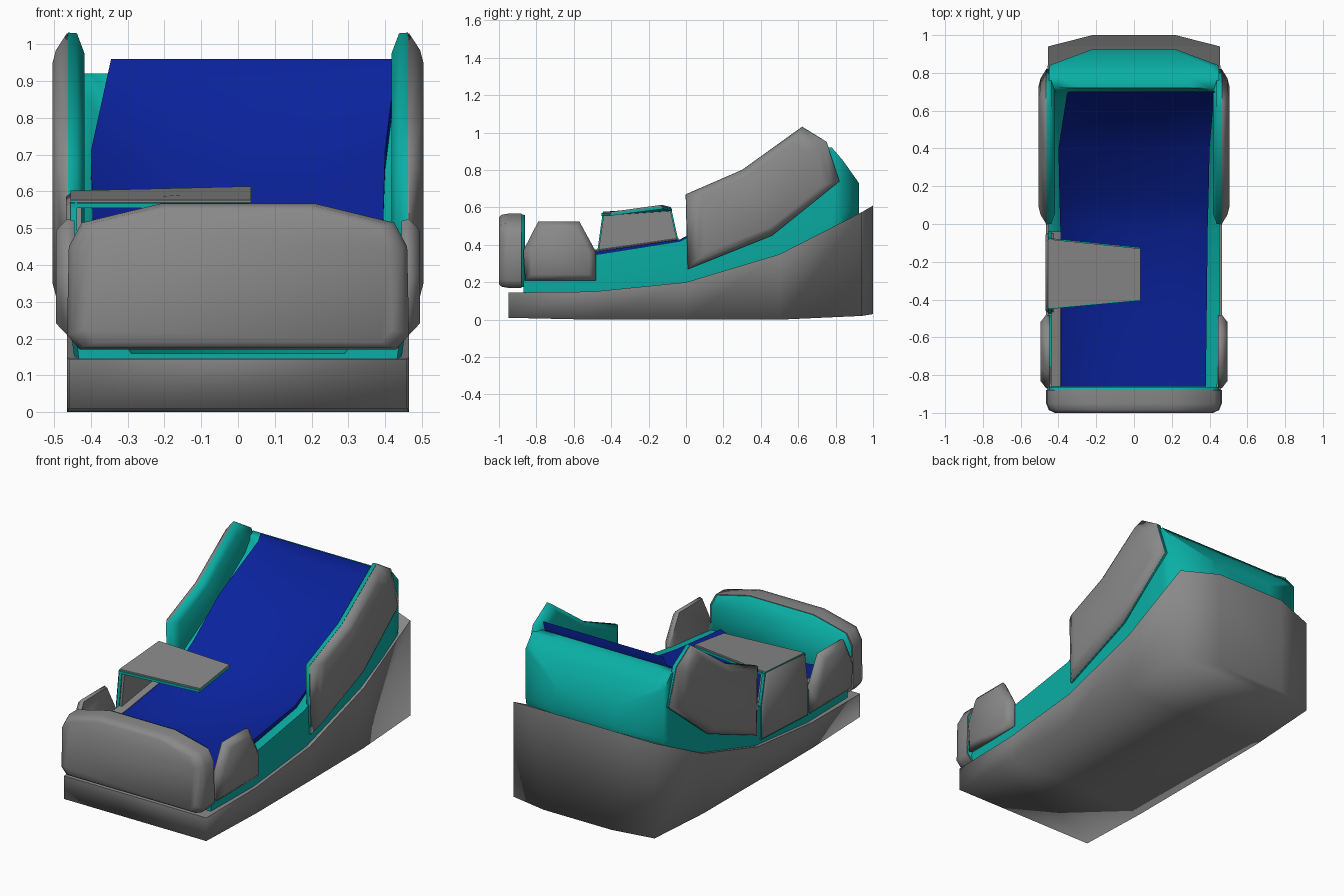
import bpy, bmesh
from mathutils import Vector

if "Cube" in bpy.data.objects:
    bpy.data.objects.remove(bpy.data.objects["Cube"])


def mat(name, rgb):
    m = bpy.data.materials.new(name)
    m.diffuse_color = (*rgb, 1)
    m.use_nodes = True
    m.node_tree.nodes["Principled BSDF"].inputs["Base Color"].default_value = m.diffuse_color
    return m


GREY = mat("grey", (0.25, 0.25, 0.25))
TEAL = mat("teal", (0.003, 0.43, 0.38))
BLUE = mat("blue", (0.003, 0.016, 0.33))


def loft(name, rings, material=GREY, angle=0.6, closed=True):
    """Skin a list of equal-length closed rings and cap both ends."""
    bm = bmesh.new()
    rows = [[bm.verts.new(p) for p in r] for r in rings]
    n = len(rows[0])
    for a, b in zip(rows, rows[1:]):
        for i in range(n):
            j = (i + 1) % n
            bm.faces.new((a[i], a[j], b[j], b[i]))
    bm.faces.new(rows[0])
    bm.faces.new(rows[-1])
    bmesh.ops.recalc_face_normals(bm, faces=bm.faces)
    me = bpy.data.meshes.new(name)
    bm.to_mesh(me)
    bm.free()
    ob = bpy.data.objects.new(name, me)
    bpy.context.collection.objects.link(ob)
    me.materials.append(material)
    bpy.ops.object.select_all(action='DESELECT')
    ob.select_set(True)
    bpy.context.view_layer.objects.active = ob
    bpy.ops.object.shade_smooth_by_angle(angle=angle)
    return ob


def panel(name, outline, steps, axis, material=GREY, angle=1.3):
    """Outline extruded along an axis; steps are (depth, scale about the centre)."""
    ca = (min(p[0] for p in outline) + max(p[0] for p in outline)) / 2
    cb = (min(p[1] for p in outline) + max(p[1] for p in outline)) / 2
    rings = []
    for d, s in steps:
        ring = []
        for a, b in outline:
            a, b = ca + (a - ca) * s, cb + (b - cb) * s
            ring.append(Vector((d, a, b) if axis == 'X' else (a, d, b)))
        rings.append(ring)
    return loft(name, rings, material, angle)


# base: wedge rising to the head end, soft all round except the top edge
stations = [(-0.95, 0.145, 0.46, 0.01), (-0.5, 0.15, 0.465, 0.0), (0, 0.20, 0.465, 0.0),
            (0.5, 0.35, 0.462, 0.0), (0.94, 0.575, 0.455, 0.02), (1.0, 0.61, 0.22, 0.03)]
base = loft("base", [[(-w, y, b), (w, y, b), (w, y, t), (-w, y, t)] for y, t, w, b in stations], angle=1.7)
top_edge = {i for i in range(len(base.data.vertices)) if i % 4 > 1}
for e in base.data.edges:
    if set(e.vertices) <= top_edge:
        e.use_edge_sharp = True

# teal tub with a dished top
tub = [(-0.87, 0.10, 0.31, 0.44), (-0.47, 0.10, 0.35, 0.452), (-0.03, 0.14, 0.42, 0.452),
       (0.4, 0.26, 0.66, 0.452), (0.66, 0.36, 0.84, 0.452), (0.705, 0.38, 0.90, 0.452),
       (0.72, 0.40, 0.92, 0.452), (0.78, 0.43, 0.92, 0.45), (0.84, 0.46, 0.85, 0.448),
       (0.925, 0.5, 0.73, 0.22)]
rings = []
for y, lo, t, w in tub:
    d = 0.15 if y < 0.71 else 0
    m = lo + 0.10
    rings.append([(-w * .97, y, lo), (w * .97, y, lo), (w, y, m), (w, y, t), (w * .88, y, t),
                  (w * .66, y, t - d), (-w * .66, y, t - d), (-w * .88, y, t), (-w, y, t), (-w, y, m)])
loft("tub", rings, TEAL, 1.2)

# blue mattress, dished, with a lip at the head
pad = [(-0.86, 0.33, -0.39, 0.38, 0.06, 0.05), (-0.47, 0.365, -0.39, 0.385, 0.08, 0.05),
       (-0.03, 0.43, -0.39, 0.39, 0.09, 0.05), (0.15, 0.53, -0.395, 0.395, 0.09, 0.05),
       (0.4, 0.71, -0.40, 0.40, 0.08, 0.05), (0.69, 0.915, -0.355, 0.425, 0.02, 0.05),
       (0.702, 0.96, -0.345, 0.43, 0.0, 0.09)]
rings = []
for y, z, l, r, d, th in pad:
    fs = (0, 0.1, 0.25, 0.5, 0.75, 0.9, 1)
    xs = [l + (r - l) * f for f in fs]
    zs = [z - d * (1 - abs(2 * f - 1) ** 2.5) for f in fs]
    rings.append([(x, y, h) for x, h in zip(xs, zs)] +
                 [(x, y, h - th) for x, h in zip(xs[::-1], zs[::-1])])
loft("mattress", rings, BLUE, 1.0)

# head wings and foot guards on both sides
wing = [(0.01, 0.27), (0.0, 0.67), (0.30, 0.80), (0.62, 1.03), (0.75, 0.95), (0.82, 0.74), (0.46, 0.45)]
guard = [(-0.86, 0.21), (-0.87, 0.37), (-0.79, 0.525), (-0.57, 0.525), (-0.48, 0.36), (-0.48, 0.21)]
for side, s in (("left", -1), ("right", 1)):
    panel(side + "_wing", wing, [(s * .455, .99), (s * .465, 1), (s * .495, .88), (s * .505, .78)], 'X')
    panel(side + "_wing_lining", wing, [(s * .418, .86), (s * .438, 1), (s * .462, 1.005)], 'X', TEAL)
    panel(side + "_foot_guard", guard, [(s * .445, .97), (s * .465, 1), (s * .495, .8)], 'X')

# foot board with teal lining
board = [(-0.43, 0.17), (-0.465, 0.21), (-0.46, 0.45), (-0.425, 0.515), (-0.21, 0.567),
         (0.21, 0.567), (0.425, 0.515), (0.46, 0.45), (0.465, 0.21), (0.43, 0.17)]
panel("foot_board", board, [(-.88, 1), (-.95, 1), (-.985, .97), (-1.0, .9)], 'Y')
panel("foot_board_lining", board, [(-.862, .96), (-.882, .985)], 'Y', TEAL)

# table bracket on the left side
bracket = [(-0.475, 0.2), (-0.475, 0.36), (-0.445, 0.575), (-0.08, 0.60), (-0.04, 0.42), (-0.04, 0.22)]
panel("table_bracket", bracket, [(-.425, .97), (-.44, .97)], 'X')
panel("table_bracket_rim", bracket, [(-.438, 1), (-.456, 1)], 'X', TEAL)
panel("table_bracket_cover", bracket, [(-.454, .98), (-.468, .93)], 'X')

# tapered table with teal edge
table = [(-0.455, -0.445, -0.08, 0.575, 0.60), (0.035, -0.40, -0.13, 0.575, 0.612)]
for name, lo, hi, grow, m in (("table_edge", -.02, -.006, .006, TEAL), ("table_top", -.007, .002, 0, GREY)):
    loft(name, [[(x, f - grow, zf + lo), (x, b + grow, zb + lo), (x, b + grow, zb + hi), (x, f - grow, zf + hi)]
                for x, f, b, zf, zb in table], m)

# inner rail below the table
loft("inner_rail", [[(-.44, y, z - .06), (-.385, y, z - .06), (-.388, y, z - .005), (-.44, y, z + .003)]
                    for y, z in ((-.86, .34), (-.47, .373), (-.04, .435))])
